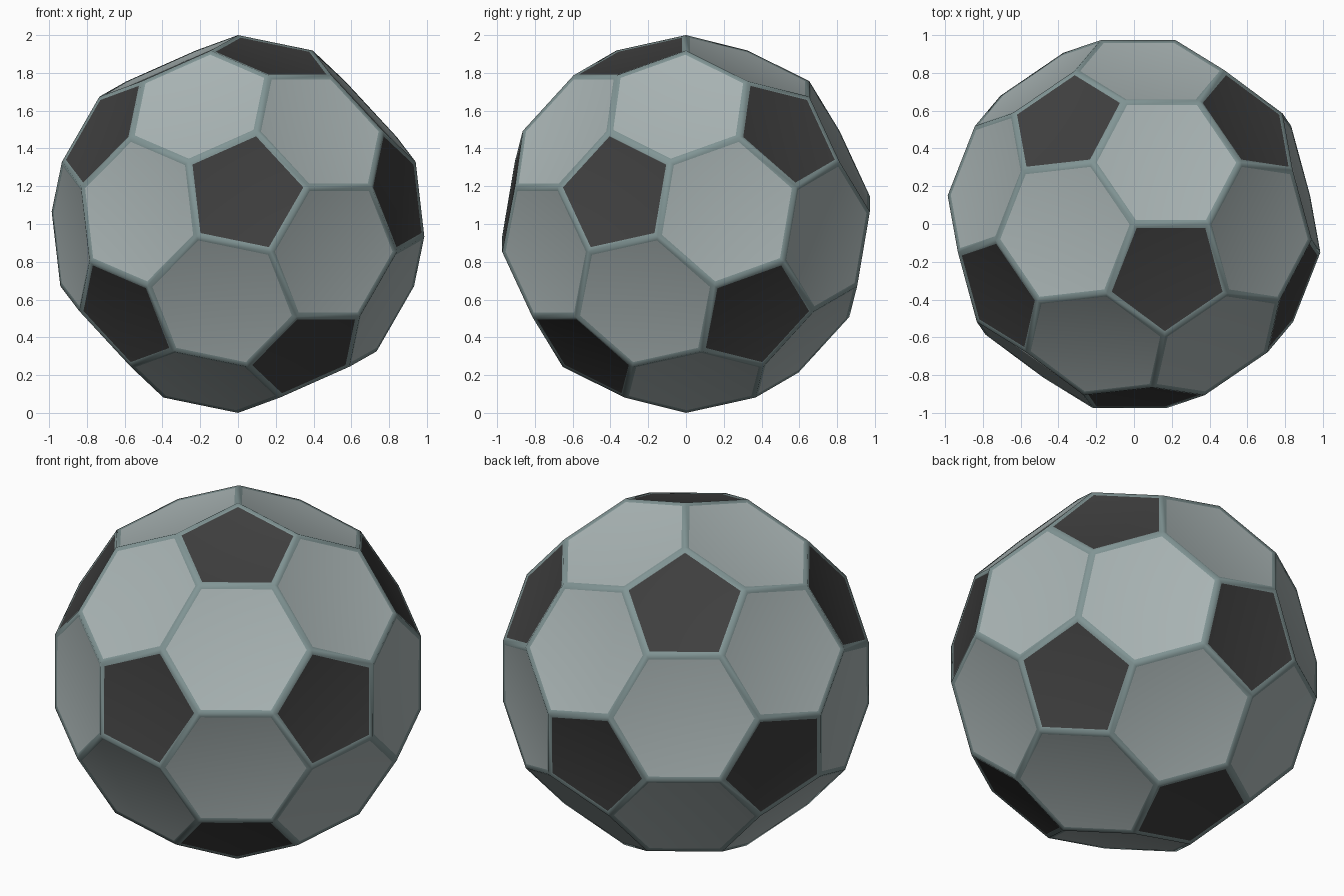
import bpy, bmesh
from mathutils import Matrix

if "Cube" in bpy.data.objects:
    bpy.data.objects.remove(bpy.data.objects["Cube"])

SEAM = 0.023      # half width of a seam
SINK = -0.004     # panels lie just below the seams


def material(name, rgb):
    m = bpy.data.materials.new(name)
    m.diffuse_color = (*rgb, 1)
    m.use_nodes = True
    m.node_tree.nodes["Principled BSDF"].inputs["Base Color"].default_value = m.diffuse_color
    return m


# Truncated icosahedron: icosahedron with every corner cut at a third of its edges
bm = bmesh.new()
bmesh.ops.create_icosphere(bm, subdivisions=1, radius=1)
bmesh.ops.bevel(bm, geom=bm.verts[:], offset=100 / 3, offset_type='PERCENT',
                affect='VERTICES', segments=1, profile=0.5)
bmesh.ops.recalc_face_normals(bm, faces=bm.faces[:])

# Stand it on a corner, with one pentagon edge running along +x from the top
pentagon = next(f for f in bm.faces if len(f.verts) == 5)
loop = pentagon.loops[0]
z = loop.vert.co.normalized()
edge = loop.link_loop_prev.vert.co - loop.vert.co
x = (edge - z * edge.dot(z)).normalized()
y = z.cross(x)
radius = loop.vert.co.length
bm.transform(Matrix.Translation((0, 0, 1)) @ Matrix((x, y, z)).to_4x4()
             @ Matrix.Scale(1 / radius, 4))
bm.normal_update()

# Panels: light hexagons, dark pentagons, then seams around each one
panels = bm.faces[:]
for f in panels:
    f.material_index = 1 if len(f.verts) == 5 else 0
rim = bmesh.ops.inset_individual(bm, faces=panels, thickness=SEAM, depth=SINK,
                                 use_even_offset=True)["faces"]
for f in rim:
    f.material_index = 2
for f in bm.faces:
    f.smooth = True

mesh = bpy.data.meshes.new("ball")
bm.to_mesh(mesh)
bm.free()
for name, rgb in (("light_panel", (0.40, 0.46, 0.46)),
                  ("dark_panel", (0.05, 0.05, 0.05)),
                  ("seam", (0.22, 0.30, 0.30))):
    mesh.materials.append(material(name, rgb))
ball = bpy.data.objects.new("ball", mesh)
bpy.context.collection.objects.link(ball)
